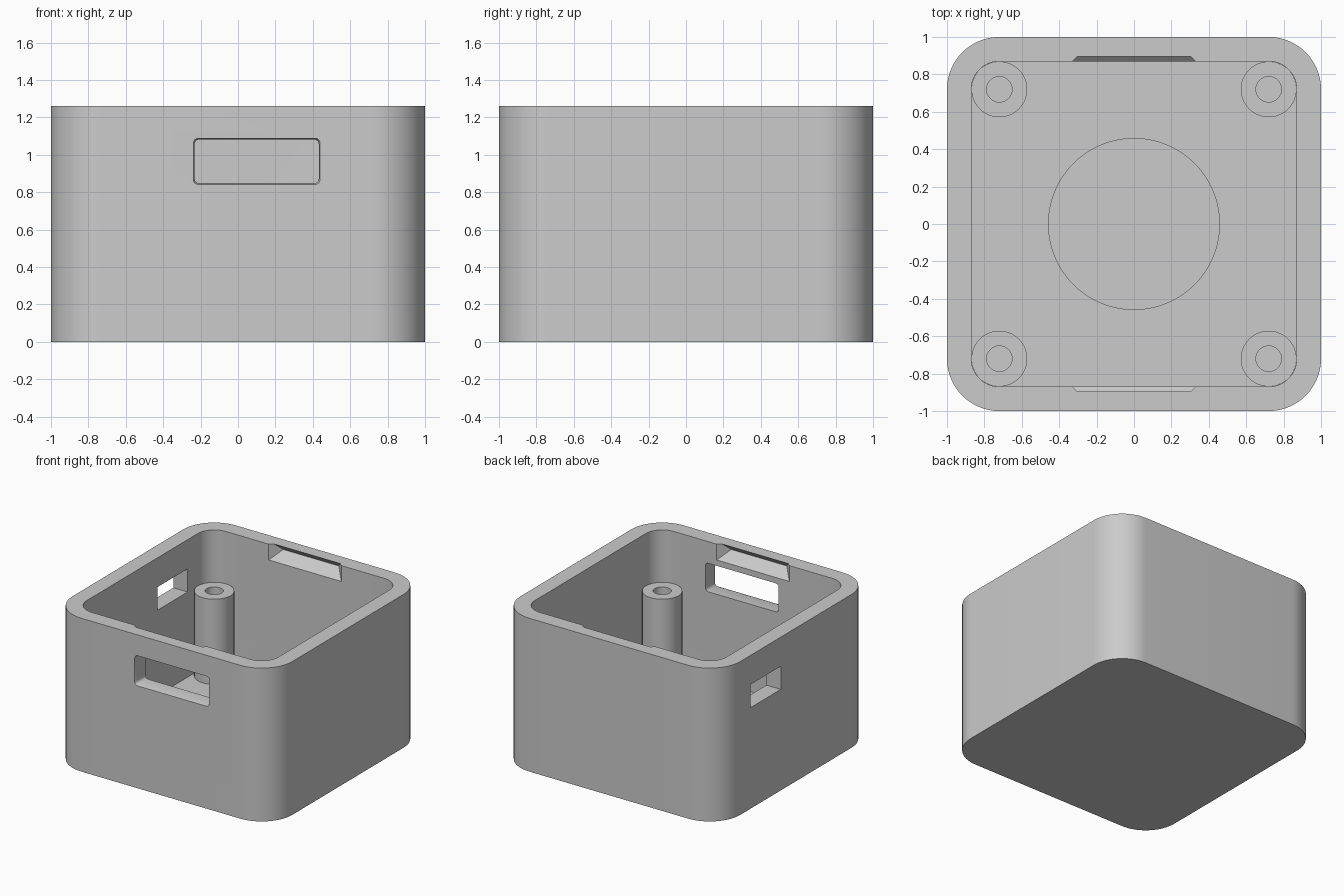
import bpy, bmesh, math

cube = bpy.data.objects.get("Cube")
if cube:
    bpy.data.objects.remove(cube, do_unlink=True)

# Single grey plastic
GREY = (0.6, 0.6, 0.6, 1)
mat = bpy.data.materials.new("light grey plastic")
mat.use_nodes = True
mat.diffuse_color = GREY
mat.node_tree.nodes["Principled BSDF"].inputs["Base Color"].default_value = GREY

HEIGHT, FLOOR, INNER, CORNER = 1.26, 0.13, 0.87, 0.72
POST_R = INNER - CORNER


def outline(hx, hy, r, seg=16):
    """Rounded rectangle as 2D points, counter-clockwise."""
    pts = []
    for q, (sx, sy) in enumerate(((1, 1), (-1, 1), (-1, -1), (1, -1))):
        for i in range(seg + 1):
            a = math.pi / 2 * (q + i / seg)
            pts.append((sx * (hx - r) + r * math.cos(a), sy * (hy - r) + r * math.sin(a)))
    return pts


def rect(hx, hy):
    return [(hx, hy), (-hx, hy), (-hx, -hy), (hx, -hy)]


def circle(r, seg=64):
    return [(r * math.cos(2 * math.pi * i / seg), r * math.sin(2 * math.pi * i / seg)) for i in range(seg)]


def loft(name, rings, closed=False):
    """Skin rings of 3D points; cap the ends or close the loop."""
    bm = bmesh.new()
    loops = [[bm.verts.new(p) for p in ring] for ring in rings]
    pairs = list(zip(loops, loops[1:]))
    if closed:
        pairs.append((loops[-1], loops[0]))
    else:
        bm.faces.new(loops[0])
        bm.faces.new(loops[-1])
    for a, b in pairs:
        for i in range(len(a)):
            j = (i + 1) % len(a)
            bm.faces.new((a[i], a[j], b[j], b[i]))
    bmesh.ops.recalc_face_normals(bm, faces=bm.faces)
    mesh = bpy.data.meshes.new(name)
    bm.to_mesh(mesh)
    bm.free()
    mesh.materials.append(mat)
    obj = bpy.data.objects.new(name, mesh)
    bpy.context.collection.objects.link(obj)
    return obj


def flat_ring(pts, z, cx=0, cy=0):
    return [(cx + x, cy + y, z) for x, y in pts]


def wall_ring(pts, y, cx, cz):
    return [(cx + x, y, cz + z) for x, z in pts]


def activate(obj):
    bpy.ops.object.select_all(action='DESELECT')
    obj.select_set(True)
    bpy.context.view_layer.objects.active = obj


def cut(body, cutter):
    cutter.hide_render = True
    activate(body)
    mod = body.modifiers.new("cut", 'BOOLEAN')
    mod.operation, mod.solver, mod.object = 'DIFFERENCE', 'EXACT', cutter
    bpy.ops.object.modifier_apply(modifier=mod.name)
    bpy.data.objects.remove(cutter, do_unlink=True)


def smooth(obj):
    activate(obj)
    bpy.ops.object.shade_smooth_by_angle(angle=math.radians(30))


# Open box with rounded corners
outer = outline(1, 1, 1 - CORNER)
case = loft("case", [flat_ring(outer, 0), flat_ring(outer, HEIGHT)])
inner = outline(INNER, INNER, POST_R)
cut(case, loft("cavity_cutter", [flat_ring(inner, FLOOR), flat_ring(inner, HEIGHT + 0.2)]))

# Shallow round pocket in the floor
pocket = circle(0.457, 96)
cut(case, loft("pocket_cutter", [flat_ring(pocket, 0.07), flat_ring(pocket, 0.3)]))

# Front window with a fine chamfered outer edge
window = [(-1.03, 0.008), (-0.98, -0.008), (-0.8, -0.008)]
cut(case, loft("window_cutter", [
    wall_ring(outline(0.34 + g, 0.125 + g, 0.025, 6), y, 0.1, 0.965) for y, g in window]))

# Plain opening in the right wall
port = rect(0.195, 0.095)
cut(case, loft("port_cutter", [
    [(x, 0.393 + y, 0.925 + z) for y, z in port] for x in (-1.1, -0.8)]))

# Tapered snap grooves under the rim, front and back
for side in (-1, 1):
    groove = [(0.84, 0.03), (0.947, -0.077)]
    cut(case, loft("groove_cutter", [
        wall_ring(rect(0.33 + g, 0.078 + g), side * y, 0, 1.208) for y, g in groove]))
smooth(case)

# Hollow screw posts in the corners
ring_out, ring_in = circle(POST_R - 0.001), circle(0.068)
POST_TOP = 0.83
for sx, sx_name in ((-1, "right"), (1, "left")):
    for sy, sy_name in ((-1, "front"), (1, "back")):
        profile = ((ring_out, FLOOR), (ring_out, POST_TOP), (ring_in, POST_TOP), (ring_in, FLOOR))
        post = loft(f"{sy_name}_{sx_name}_screw_post",
                    [flat_ring(p, z, sx * CORNER, sy * CORNER) for p, z in profile], closed=True)
        smooth(post)
